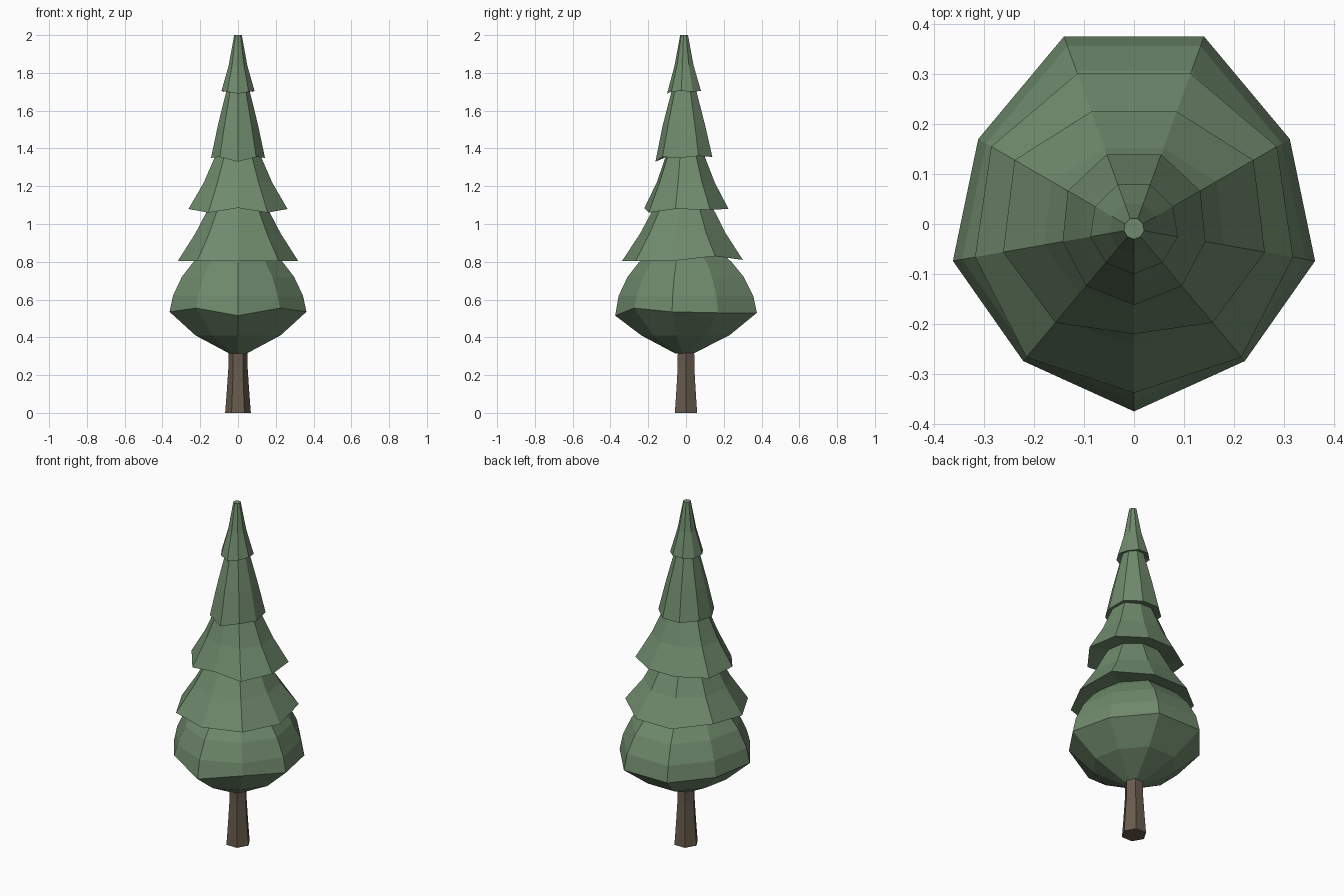
import bpy
import bmesh
from math import sin, cos, radians

cube = bpy.data.objects.get("Cube")
if cube:
    bpy.data.objects.remove(cube, do_unlink=True)


def make_material(name, color):
    mat = bpy.data.materials.new(name)
    mat.use_nodes = True
    mat.diffuse_color = color
    mat.node_tree.nodes["Principled BSDF"].inputs["Base Color"].default_value = color
    return mat


def loft(name, rings, mat):
    """Bridge rings of points from bottom to top and cap both ends."""
    bm = bmesh.new()
    loops = [[bm.verts.new(p) for p in ring] for ring in rings]
    for low, high in zip(loops, loops[1:]):
        for i in range(len(low)):
            j = (i + 1) % len(low)
            bm.faces.new((low[i], low[j], high[j], high[i]))
    bm.faces.new(loops[0][::-1])
    bm.faces.new(loops[-1])
    bmesh.ops.recalc_face_normals(bm, faces=bm.faces)
    mesh = bpy.data.meshes.new(name)
    bm.to_mesh(mesh)
    bm.free()
    mesh.materials.append(mat)
    obj = bpy.data.objects.new(name, mesh)
    bpy.context.collection.objects.link(obj)
    return obj


def mirrored(half):
    """Front-to-back values of one side, continued round the other side."""
    return list(half) + list(half[:0:-1])


SIDES = 9
CENTRE_Y = -0.01


def foliage_ring(radii, scale, z, lift=None):
    ring = []
    for i, r in enumerate(radii):
        a = radians(-90 + i * 360 / SIDES)
        dz = lift[i] if lift else 0
        ring.append((r * scale * cos(a), CENTRE_Y + r * scale * sin(a), z + dz))
    return ring


def tier(name, half_radii, half_lift, rim_z, below, above, mat):
    """Foliage skirt: below and above are (scale, z) steps around an uneven rim."""
    radii, lift = mirrored(half_radii), mirrored(half_lift)
    rings = [foliage_ring(radii, s, z) for s, z in below]
    rings.append(foliage_ring(radii, 1, rim_z, lift))
    rings += [foliage_ring(radii, s, z) for s, z in above]
    return loft(name, rings, mat)


green = make_material("foliage green", (0.16, 0.255, 0.15, 1))
brown = make_material("bark brown", (0.14, 0.105, 0.075, 1))

# Six-sided flared trunk
trunk_profile = [(0.068, 0), (0.059, 0.12), (0.051, 0.24), (0.05, 0.36)]
loft("trunk", [[(r * cos(radians(60 * i)), r * sin(radians(60 * i)), z)
                for i in range(6)] for r, z in trunk_profile], brown)

# Rounded bottom foliage
tier("foliage_bottom", (0.365, 0.345, 0.368, 0.36, 0.41),
     (-0.015, 0.025, 0.005, 0, 0), 0.53,
     [(0.13, 0.315), (0.62, 0.41)],
     [(0.95, 0.62), (0.82, 0.72), (0.65, 0.8), (0.42, 0.88)], green)

# Overhanging skirts above
tier("foliage_lower", (0.328, 0.335, 0.323, 0.33, 0.331),
     (0, 0, 0, 0.025, 0.005), 0.805,
     [(0.5, 0.84)], [(0.71, 0.95), (0.53, 1.06), (0.35, 1.16)], green)
tier("foliage_middle", (0.21, 0.245, 0.266, 0.276, 0.25),
     (0.01, -0.015, 0.005, 0, 0.005), 1.075,
     [(0.5, 1.1)], [(0.69, 1.22), (0.46, 1.36), (0.3, 1.45)], green)
tier("foliage_upper", (0.152, 0.149, 0.145, 0.153, 0.159),
     (-0.02, 0.005, 0, 0.01, 0.005), 1.35,
     [(0.5, 1.37)], [(0.75, 1.52), (0.44, 1.7), (0.25, 1.8)], green)
tier("foliage_tip", (0.09, 0.088, 0.089, 0.09, 0.095),
     (-0.01, 0, 0.005, 0, 0.005), 1.7,
     [(0.45, 1.72)], [(0.56, 1.84), (0.23, 2)], green)
